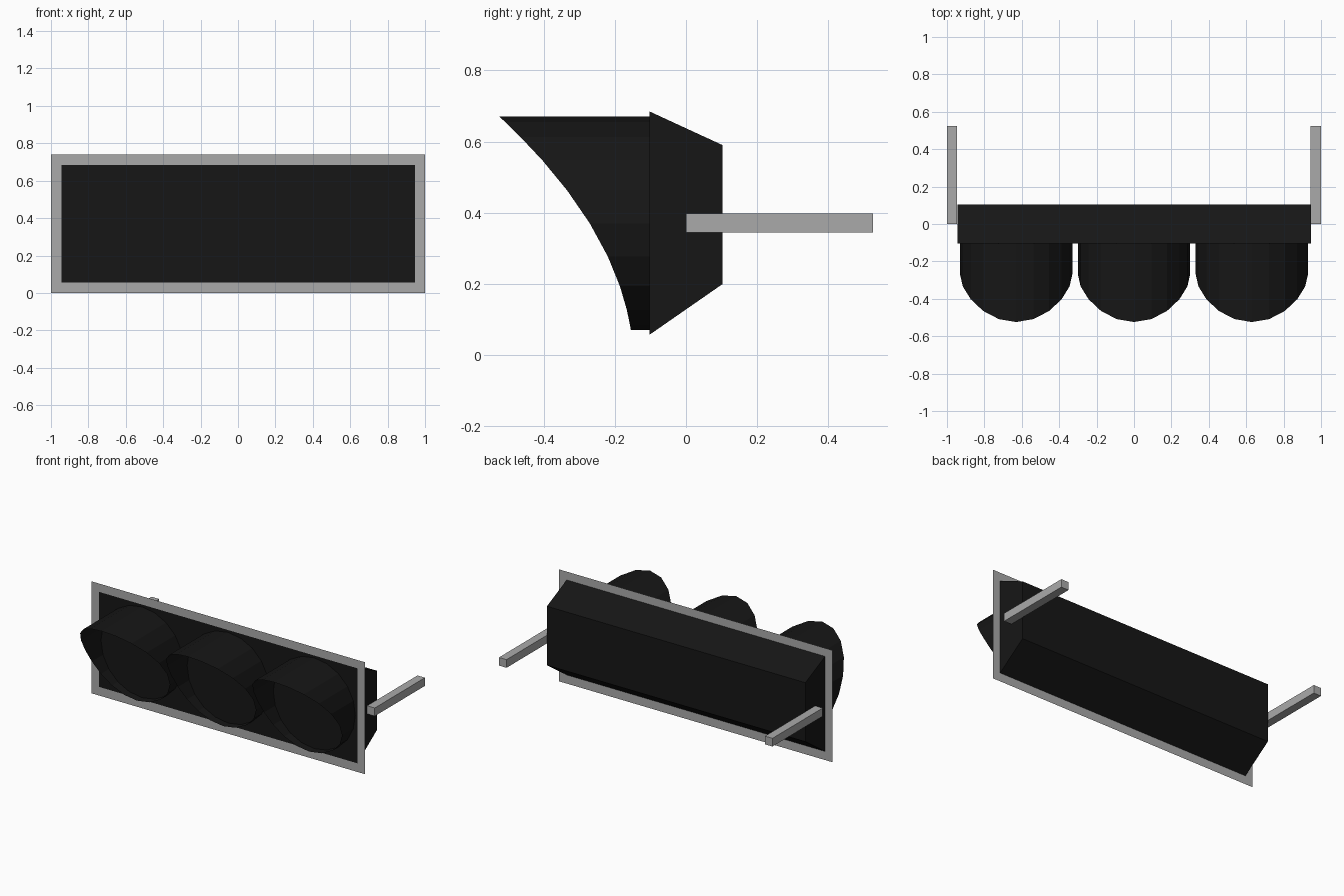
import bpy
import math

if "Cube" in bpy.data.objects:
    bpy.data.objects.remove(bpy.data.objects["Cube"])


def make_mat(name, c):
    m = bpy.data.materials.new(name)
    m.diffuse_color = (c, c, c, 1)
    m.use_nodes = True
    m.node_tree.nodes["Principled BSDF"].inputs["Base Color"].default_value = m.diffuse_color
    return m


black = make_mat("black", 0.008)
grey = make_mat("grey", 0.4)


def make_obj(name, verts, faces, mat):
    me = bpy.data.meshes.new(name)
    me.from_pydata(verts, [], faces)
    me.materials.append(mat)
    me.update()
    ob = bpy.data.objects.new(name, me)
    bpy.context.collection.objects.link(ob)
    return ob


def rect(hx, y, z0, z1):
    return [(-hx, y, z0), (hx, y, z0), (hx, y, z1), (-hx, y, z1)]


FRONT = -0.103

# Housing: box tapering in height towards the back
make_obj("housing", rect(0.945, FRONT, 0.057, 0.685) + rect(0.945, 0.103, 0.20, 0.59),
         [(0, 1, 2, 3), (7, 6, 5, 4)] +
         [((i + 1) % 4, i, 4 + i, 4 + (i + 1) % 4) for i in range(4)], black)

# Flat border around the front of the housing
make_obj("border_frame", rect(1.0, FRONT, 0, 0.74) + rect(0.945, FRONT, 0.057, 0.685),
         [(i, (i + 1) % 4, 4 + (i + 1) % 4, 4 + i) for i in range(4)], grey)

# Visors: open thin tubes cut along a curve, longest at the top
SIDES, R, ZC = 20, 0.30, 0.37


def visor_edge(z):
    t = z - (ZC - R)
    return -0.155 - 0.152 * t - 0.772 * t * t


for n, cx in zip(("left", "middle", "right"), (-0.63, 0, 0.63)):
    ring = [(cx + R * math.sin(2 * math.pi * i / SIDES),
             ZC + R * math.cos(2 * math.pi * i / SIDES)) for i in range(SIDES)]
    verts = [(x, FRONT, z) for x, z in ring] + [(x, visor_edge(z), z) for x, z in ring]
    faces = [(i, (i + 1) % SIDES, SIDES + (i + 1) % SIDES, SIDES + i) for i in range(SIDES)]
    make_obj(n + "_visor", verts, faces, black)

# Mounting arms reaching back from each end
for n, s in (("left", -1), ("right", 1)):
    bpy.ops.mesh.primitive_cube_add(size=1, location=(s * 0.9725, 0.2625, 0.371))
    arm = bpy.context.object
    arm.name = n + "_mounting_arm"
    arm.scale = (0.055, 0.525, 0.054)
    arm.data.materials.append(grey)
